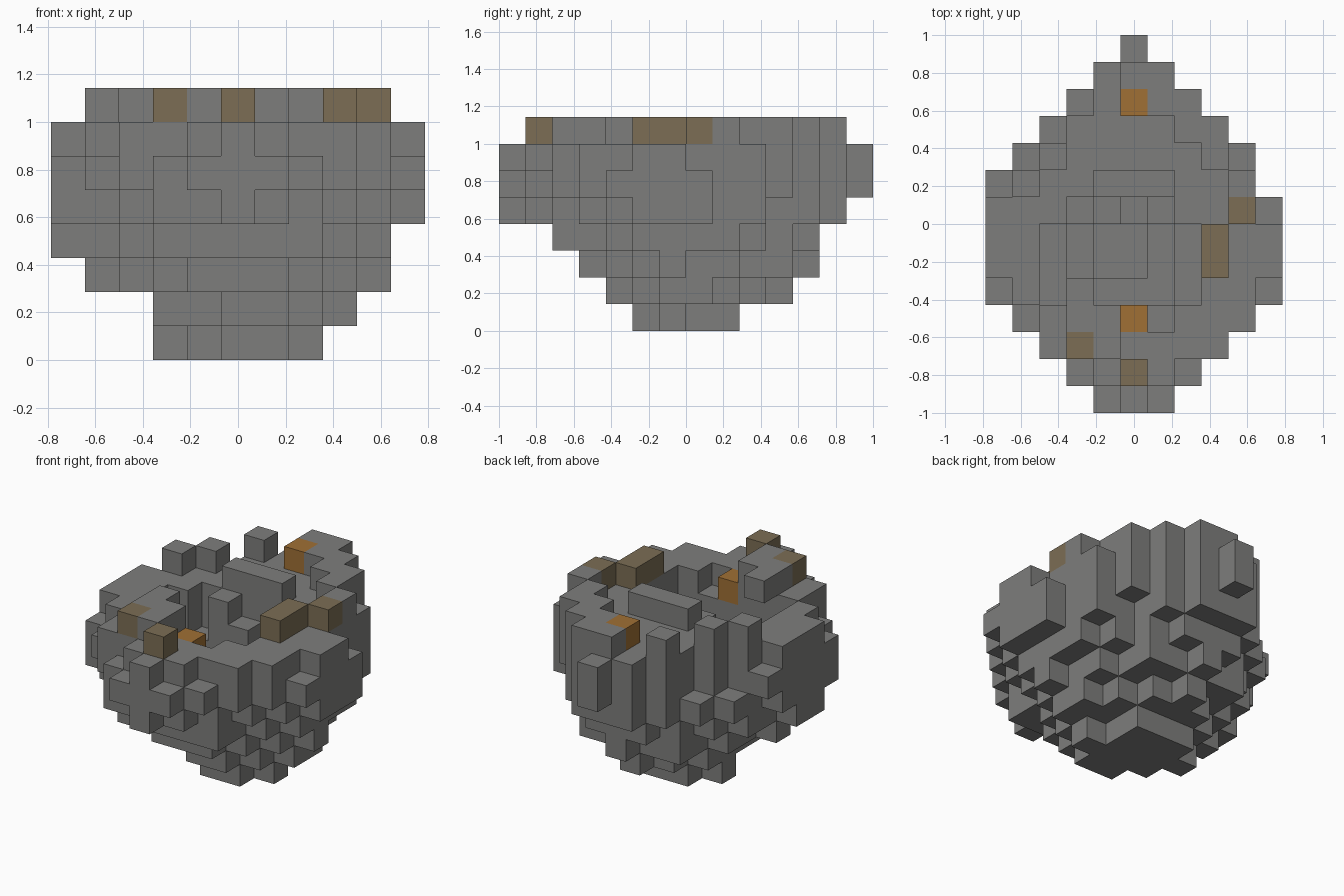
import bpy
import bmesh
from mathutils import Vector

cube = bpy.data.objects.get("Cube")
if cube:
    bpy.data.objects.remove(cube, do_unlink=True)

CELL = 2 / 14          # edge length of one block
MID = 5                # middle column
rock = set()           # grey blocks as (column, row, level)


def material(name, rgb):
    mat = bpy.data.materials.new(name)
    mat.use_nodes = True
    mat.diffuse_color = (*rgb, 1)
    mat.node_tree.nodes["Principled BSDF"].inputs["Base Color"].default_value = (*rgb, 1)
    return mat


def box(cols, rows, levels):
    """All blocks between inclusive column, row and level limits."""
    return {(c, r, k)
            for c in range(cols[0], cols[1] + 1)
            for r in range(rows[0], rows[1] + 1)
            for k in range(levels[0], levels[1] + 1)}


def layer(level, first_row, half_widths):
    """One stepped, mirrored slab: a half width for each row, front to back."""
    for step, half in enumerate(half_widths):
        row = first_row + step
        rock.update(box((MID - half, MID + half), (row, row), (level, level)))


# Outer shell, widening from the foot to the rim
widest = (1, 2, 3, 4, 5, 5, 5, 5, 5, 4, 3, 2, 1, 0)
layer(0, 5, (0, 1, 1, 1))
layer(1, 4, (0, 2, 2, 2, 2, 1, 0))
layer(2, 3, (1, 2, 3, 4, 3, 3, 2, 2, 0))
layer(3, 2, (2, 2, 3, 4, 4, 4, 4, 3, 2, 1))
layer(4, 0, (0, 1, 2, 3, 4, 5, 5, 5, 4, 4, 3, 2, 1))
layer(5, 0, widest)
layer(6, 0, widest)

# Irregular lumps on the outside
rock |= {(6, 5, 0), (7, 6, 0), (3, 7, 0), (6, 4, 1), (0, 4, 4), (3, 1, 4)}
rock |= box((8, 8), (6, 7), (1, 1)) | box((0, 0), (5, 6), (3, 3))

# Chips missing from the front and sides
rock -= box((10, 10), (8, 8), (5, 6))
rock -= {(0, 4, 6), (10, 4, 6), (10, 7, 6), (1, 3, 6), (0, 8, 6)}
rock -= {(4, 0, 6), (6, 0, 6), (3, 1, 6), (7, 1, 6)}

# Chips at the back that leave tall posts standing
rock -= box((2, 2), (10, 10), (5, 6)) | box((1, 1), (9, 9), (5, 6))
rock -= {(8, 10, 4)}

# Hollow inside, narrowing downwards
rock -= box((2, 7), (4, 6), (5, 6))
rock -= box((3, 6), (7, 7), (5, 6))
rock -= box((3, 6), (4, 6), (4, 4))
rock -= box((4, 5), (5, 6), (3, 3))
rock -= {(6, 3, 6)}

# Pillars inside the hollow
rock |= box((4, 4), (7, 7), (4, 6)) | {(5, 7, 5)}

# Blocks standing on the rim
rock |= box((4, 6), (8, 8), (7, 7)) | box((3, 3), (3, 4), (7, 7))
rock |= box((4, 4), (2, 3), (7, 7)) | box((8, 8), (9, 10), (7, 7))
rock |= box((5, 6), (12, 12), (7, 7)) | box((6, 7), (11, 11), (7, 7))
rock |= {(1, 8, 7), (2, 9, 7), (3, 11, 7), (7, 10, 7), (9, 8, 7)}

# Coloured blocks
stained = {(3, 2, 7), (5, 1, 7), (9, 7, 7)} | box((8, 8), (5, 6), (7, 7))
ember = {(5, 3, 6), (5, 11, 7)}
rock -= stained | ember
solid = rock | stained | ember

AXES = [Vector(v) for v in ((1, 0, 0), (0, 1, 0), (0, 0, 1))]


def block_mesh(name, cells, mat):
    """Build only the exposed square faces of a set of blocks."""
    bm = bmesh.new()
    corners = {}

    def corner(p):
        key = tuple(round(v) for v in p)
        if key not in corners:
            corners[key] = bm.verts.new(((key[0] - 5.5) * CELL, (key[1] - 7) * CELL, key[2] * CELL))
        return corners[key]

    for cell in sorted(cells):
        base = Vector(cell)
        for a in range(3):
            u, v = AXES[(a + 1) % 3], AXES[(a + 2) % 3]
            for side in (0, 1):
                beside = base + AXES[a] * (2 * side - 1)
                if tuple(int(n) for n in beside) in solid:
                    continue
                start = base + AXES[a] * side
                loop = [start, start + u, start + u + v, start + v]
                if not side:
                    loop.reverse()
                bm.faces.new([corner(p) for p in loop])
    mesh = bpy.data.meshes.new(name)
    bm.to_mesh(mesh)
    bm.free()
    mesh.materials.append(mat)
    obj = bpy.data.objects.new(name, mesh)
    bpy.context.collection.objects.link(obj)


block_mesh("rock_bowl", rock, material("stone grey", (0.208, 0.208, 0.203)))
block_mesh("stained_rim_blocks", stained, material("stained brown", (0.2, 0.155, 0.09)))
block_mesh("ember_blocks", ember, material("ember orange", (0.35, 0.16, 0.035)))
